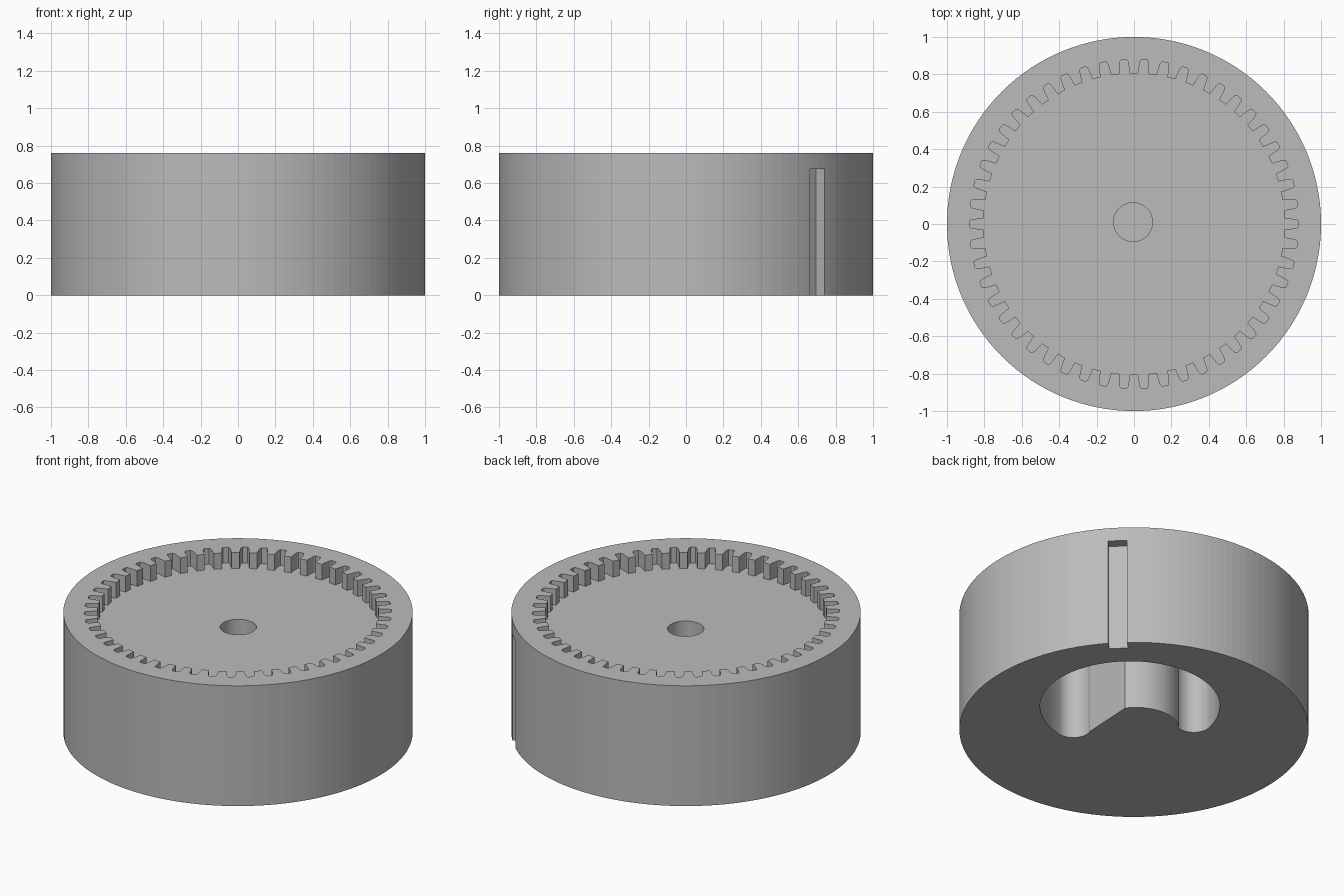
import bpy, bmesh
from math import pi, cos, sin, radians

cube = bpy.data.objects.get("Cube")
if cube:
    bpy.data.objects.remove(cube, do_unlink=True)

HEIGHT = 0.76
FLOOR = 0.66
TEETH = 50

grey = bpy.data.materials.new("plain grey")
grey.use_nodes = True
colour = (0.5, 0.5, 0.5, 1)
grey.diffuse_color = colour
grey.node_tree.nodes["Principled BSDF"].inputs["Base Color"].default_value = colour


def arc(cx, cy, r, start, end, steps):
    """Points along an arc, angles in degrees."""
    angles = [radians(start + (end - start) * i / steps) for i in range(steps + 1)]
    return [(cx + r * cos(a), cy + r * sin(a)) for a in angles]


def prism(name, outline, z0, z1):
    """Extrude a closed outline from z0 up to z1."""
    bm = bmesh.new()
    face = bm.faces.new([bm.verts.new((x, y, z0)) for x, y in outline])
    up = bmesh.ops.extrude_face_region(bm, geom=[face])["geom"]
    verts = [v for v in up if isinstance(v, bmesh.types.BMVert)]
    bmesh.ops.translate(bm, verts=verts, vec=(0, 0, z1 - z0))
    bmesh.ops.recalc_face_normals(bm, faces=bm.faces)
    mesh = bpy.data.meshes.new(name)
    bm.to_mesh(mesh)
    bm.free()
    mesh.materials.append(grey)
    obj = bpy.data.objects.new(name, mesh)
    bpy.context.collection.objects.link(obj)
    return obj


def cut(target, cutter):
    """Subtract the cutter and throw it away."""
    mod = target.modifiers.new("cut", 'BOOLEAN')
    mod.operation = 'DIFFERENCE'
    mod.solver = 'EXACT'
    mod.object = cutter
    bpy.context.view_layer.objects.active = target
    bpy.ops.object.modifier_apply(modifier=mod.name)
    bpy.data.objects.remove(cutter, do_unlink=True)


# Drum body
body = prism("ring_gear_drum", arc(0, 0, 1, 0, 360, 128)[:-1], 0, HEIGHT)

# Toothed recess in the top: one groove (pitch fraction, radius) repeated around
half = [(0.28, 0.805), (0.245, 0.84), (0.20, 0.87), (0.14, 0.88)]
groove = [(-f, r) for f, r in half] + [(f, r) for f, r in reversed(half)]
recess = []
for tooth in range(TEETH):
    for f, r in groove:
        a = (tooth + f) * 2 * pi / TEETH
        recess.append((r * cos(a), r * sin(a)))
cut(body, prism("recess_cutter", recess, FLOOR, HEIGHT + 0.1))

# Blind shaft hole in the recess floor
HUB = (-0.005, 0.01)
cut(body, prism("hole_cutter", arc(*HUB, 0.104, 0, 360, 48)[:-1], 0.25, HEIGHT + 0.1))

# Kidney pocket underneath: outer arc, two rounded ends, hub arc with a flat
C, MID, END = 0.19, 0.415, 0.1
SWEEP = 123.6


def end_centre(angle):
    return C + MID * cos(radians(angle)), C + MID * sin(radians(angle))


first, last = 45 - SWEEP, 45 + SWEEP
pocket = arc(C, C, MID + END, first, last, 56)
pocket += arc(*end_centre(last), END, last, 294, 14)[1:]
pocket += arc(*HUB, 0.25, 132, 36, 24)
pocket += arc(*end_centre(first), END, -204, first, 14)[:-1]
cut(body, prism("pocket_cutter", pocket, -0.1, 0.55))

# Keyway slot in the outer wall, open at the bottom
t = radians(44.6)
key = [(r * cos(t) - w * sin(t), r * sin(t) + w * cos(t))
       for r, w in [(0.935, -0.054), (1.1, -0.054), (1.1, 0.054), (0.935, 0.054)]]
cut(body, prism("keyway_cutter", key, -0.1, 0.675))
